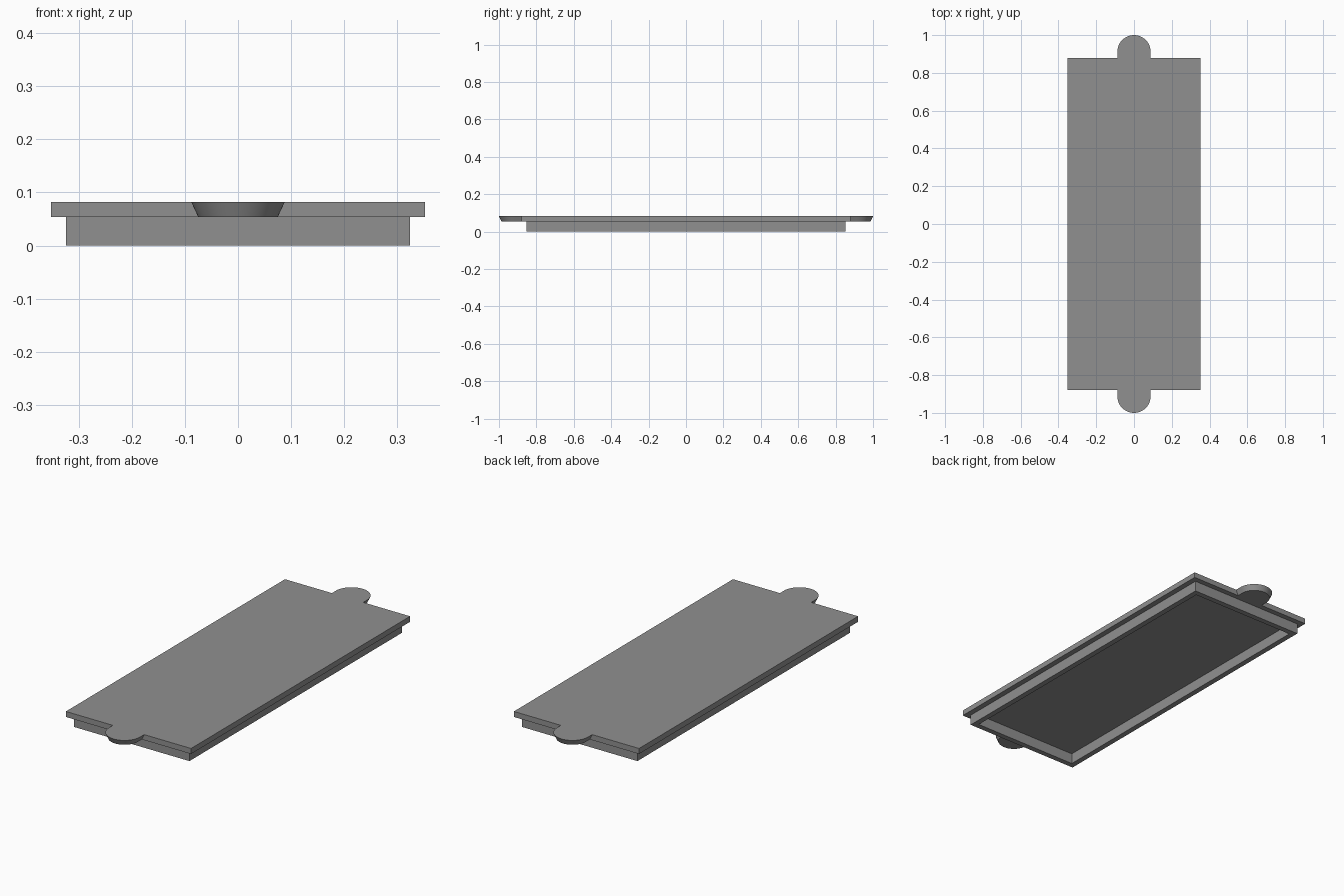
import bpy, bmesh, math

if "Cube" in bpy.data.objects:
    bpy.data.objects.remove(bpy.data.objects["Cube"])

PLATE_X, PLATE_Y = 0.352, 0.88      # half sizes of the cover plate
RIM_X, RIM_Y = 0.324, 0.853         # half sizes of the locating rim
WALL = 0.028                        # rim wall thickness
Z_MID, Z_TOP = 0.054, 0.082
TAB_Y = 0.912                       # centre of the rounded tab ends
SEGMENTS = 32

grey = bpy.data.materials.new("grey_plastic")
grey.diffuse_color = (0.28, 0.28, 0.28, 1)
grey.use_nodes = True
grey.node_tree.nodes["Principled BSDF"].inputs["Base Color"].default_value = grey.diffuse_color


def finish(name, bm):
    bmesh.ops.recalc_face_normals(bm, faces=bm.faces[:])
    mesh = bpy.data.meshes.new(name)
    bm.to_mesh(mesh)
    bm.free()
    mesh.materials.append(grey)
    obj = bpy.data.objects.new(name, mesh)
    bpy.context.collection.objects.link(obj)
    return obj


def loop(bm, points, z):
    return [bm.verts.new((x, y, z)) for x, y in points]


def bridge(bm, a, b):
    for i in range(len(a)):
        j = (i + 1) % len(a)
        bm.faces.new((a[i], a[j], b[j], b[i]))


def rectangle(x, y):
    return [(-x, -y), (x, -y), (x, y), (-x, y)]


def cover_outline(radius):
    # Half outline with one finger tab, then the same turned half a circle
    half = [(-PLATE_X, -PLATE_Y), (-radius, -PLATE_Y)]
    for i in range(SEGMENTS + 1):
        a = math.pi + math.pi * i / SEGMENTS
        half.append((radius * math.cos(a), -TAB_Y + radius * math.sin(a)))
    half += [(radius, -PLATE_Y), (PLATE_X, -PLATE_Y)]
    return half + [(-x, -y) for x, y in half]


# Cover plate with a tapered finger tab at each end
bm = bmesh.new()
lower = loop(bm, cover_outline(0.075), Z_MID)
upper = loop(bm, cover_outline(0.088), Z_TOP)
bridge(bm, lower, upper)
bm.faces.new(upper)
bm.faces.new(lower[::-1])
cover = finish("cover_plate", bm)

# Hollow rim under the plate
bm = bmesh.new()
outer, inner = rectangle(RIM_X, RIM_Y), rectangle(RIM_X - WALL, RIM_Y - WALL)
loops = [loop(bm, outer, Z_MID), loop(bm, outer, 0),
         loop(bm, inner, 0), loop(bm, inner, Z_MID)]
for a, b in zip(loops, loops[1:]):
    bridge(bm, a, b)
finish("locating_rim", bm)

# Smooth the round tab sides and keep the other edges sharp
bpy.ops.object.select_all(action='DESELECT')
cover.select_set(True)
bpy.context.view_layer.objects.active = cover
bpy.ops.object.shade_smooth_by_angle(angle=math.radians(30))
